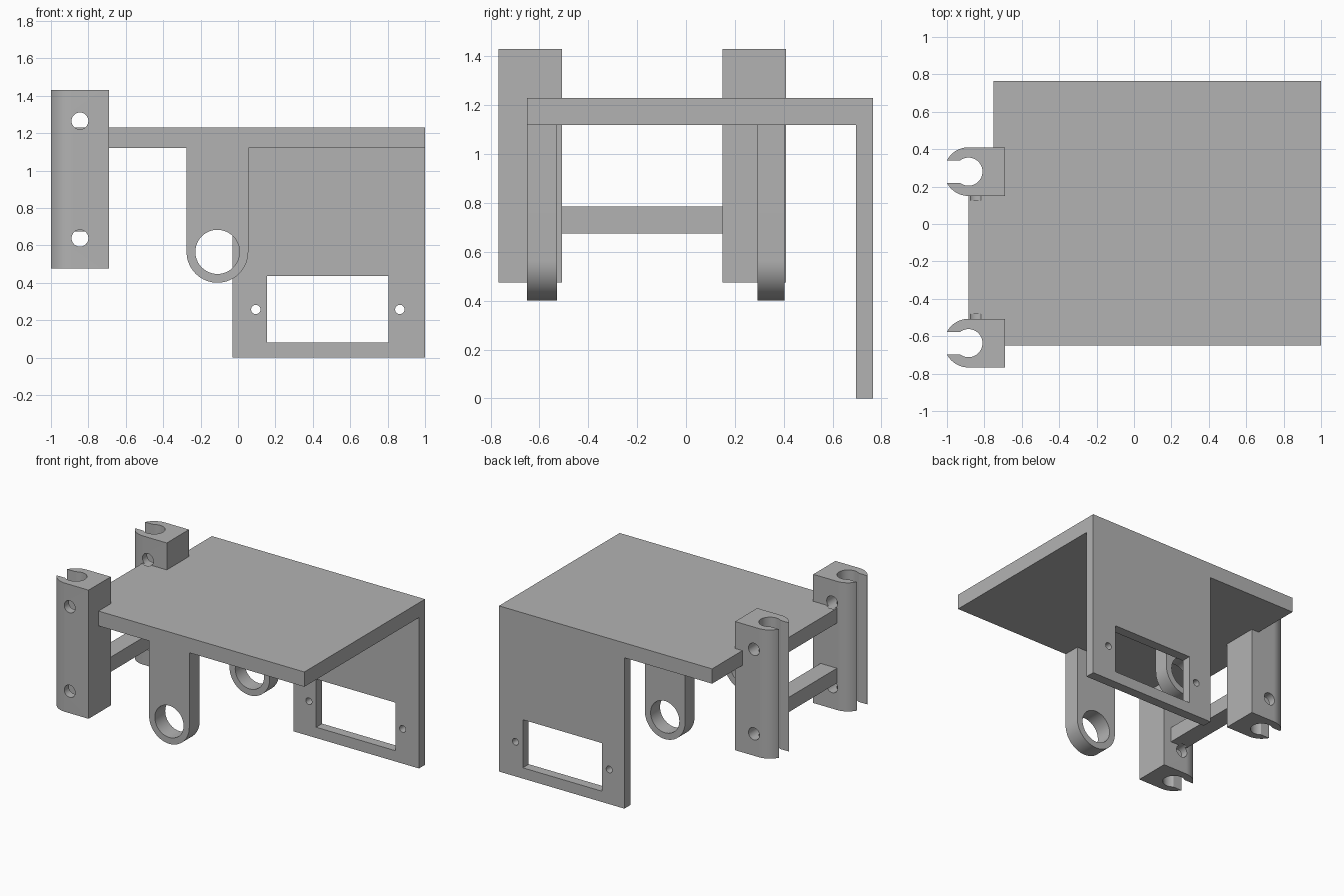
import bpy, bmesh
from math import sin, cos, radians, asin, degrees

cube = bpy.data.objects.get("Cube")
if cube:
    bpy.data.objects.remove(cube, do_unlink=True)

grey = bpy.data.materials.new("plain grey")
grey.use_nodes = True
GREY = (0.45, 0.45, 0.45, 1)
grey.diffuse_color = GREY
next(n for n in grey.node_tree.nodes
     if n.type == 'BSDF_PRINCIPLED').inputs["Base Color"].default_value = GREY


def arc(cx, cy, r, start, end, steps=24):
    """Points along an arc, angles in degrees."""
    angles = [radians(start + (end - start) * i / steps) for i in range(steps + 1)]
    return [(cx + r * cos(a), cy + r * sin(a)) for a in angles]


def circle(cx, cy, r, steps=48):
    return arc(cx, cy, r, 0, 360, steps)[:-1]


def rect(x0, x1, y0, y1):
    return [(x0, y0), (x1, y0), (x1, y1), (x0, y1)]


def extrude(name, loops, low, high, axis='Z'):
    """Extrude an outline with holes along Z (x, y profile) or Y (x, z profile)."""
    curve = bpy.data.curves.new(name + " outline", 'CURVE')
    curve.dimensions = '2D'
    curve.fill_mode = 'BOTH'
    curve.extrude = (high - low) / 2
    for loop in loops:
        spline = curve.splines.new('POLY')
        spline.points.add(len(loop) - 1)
        for point, (u, v) in zip(spline.points, loop):
            point.co = (u, v, 0, 1)
        spline.use_cyclic_u = True
    temp = bpy.data.objects.new(name + " outline", curve)
    bpy.context.collection.objects.link(temp)
    bpy.context.view_layer.update()
    graph = bpy.context.evaluated_depsgraph_get()
    mesh = bpy.data.meshes.new_from_object(temp.evaluated_get(graph))
    bpy.data.objects.remove(temp, do_unlink=True)
    bpy.data.curves.remove(curve)

    # Weld the caps to the walls and put the profile in its place
    bm = bmesh.new()
    bm.from_mesh(mesh)
    bmesh.ops.remove_doubles(bm, verts=bm.verts, dist=0.0001)
    mid = (low + high) / 2
    for v in bm.verts:
        x, y, z = v.co
        v.co = (x, mid - z, y) if axis == 'Y' else (x, y, mid + z)
    bmesh.ops.recalc_face_normals(bm, faces=bm.faces)
    bm.to_mesh(mesh)
    bm.free()
    mesh.name = name
    mesh.materials.clear()
    mesh.materials.append(grey)
    obj = bpy.data.objects.new(name, mesh)
    bpy.context.collection.objects.link(obj)
    return obj


def cut(obj, cutter):
    mod = obj.modifiers.new("drill", 'BOOLEAN')
    mod.operation = 'DIFFERENCE'
    mod.solver = 'EXACT'
    mod.object = cutter
    bpy.context.view_layer.objects.active = obj
    bpy.ops.object.modifier_apply(modifier=mod.name)


TOP, UNDER = 1.23, 1.12
FRONT, BACK = -0.65, 0.765
BLOCK_FRONT, BLOCK_BACK = -0.637, 0.28   # clamp centres in y
R = 0.13                                 # clamp half width
PIN_X, BLOCK_X = -0.885, -0.69
inner_y = (BLOCK_FRONT + R, BLOCK_BACK - R)

# Top plate, notched around the clamps
plate = extrude("top_plate", [[
    (BLOCK_X, FRONT), (1, FRONT), (1, BACK), (-0.75, BACK),
    (-0.75, BLOCK_BACK + R), (BLOCK_X, BLOCK_BACK + R),
    (BLOCK_X, inner_y[1]), (PIN_X, inner_y[1]),
    (PIN_X, inner_y[0]), (BLOCK_X, inner_y[0])]], UNDER, TOP)

# Lower bar between the clamps
bar = extrude("lower_crossbar", [rect(PIN_X, -0.75, *inner_y)], 0.675, 0.785)

# Rear panel with a window and two screw holes
panel = extrude("rear_panel", [
    rect(-0.03, 1, 0, UNDER), rect(0.155, 0.805, 0.08, 0.437),
    circle(0.095, 0.257, 0.025), circle(0.865, 0.257, 0.025)], 0.695, BACK, 'Y')

# Hanging lugs with round bores
LUG_X, LUG_Z, LUG_R = -0.11, 0.565, 0.165
parts = [plate, bar, panel]
for name, y0, y1 in (("front_lug", FRONT, -0.528), ("rear_lug", 0.293, 0.404)):
    outline = [(LUG_X + LUG_R, UNDER), (LUG_X - LUG_R, UNDER)]
    outline += arc(LUG_X, LUG_Z, LUG_R, 180, 360, 32)
    parts.append(extrude(name, [outline, circle(LUG_X, LUG_Z, 0.118)], y0, y1, 'Y'))

# Slotted clamps, drilled across for two screws
SLOT, BORE = 0.06, 0.075
tip = 180 - degrees(asin(SLOT / R))
mouth = 180 - degrees(asin(SLOT / BORE))
for name, cy in (("front_clamp", BLOCK_FRONT), ("rear_clamp", BLOCK_BACK)):
    outline = [(BLOCK_X, cy - R), (BLOCK_X, cy + R)]
    outline += arc(PIN_X, cy, R, 90, tip, 16)
    outline += arc(PIN_X, cy, BORE, mouth, -mouth, 40)
    outline += arc(PIN_X, cy, R, -tip, -90, 16)
    clamp = extrude(name, [outline], 0.475, 1.43)
    parts.append(clamp)
    for z, neighbour in ((1.265, plate), (0.638, bar)):
        drill = extrude("drill", [circle(-0.845, z, 0.045, 32)], cy - 0.155, cy + 0.155, 'Y')
        cut(clamp, drill)
        cut(neighbour, drill)
        bpy.data.objects.remove(drill, do_unlink=True)

# Smooth the curved walls, keep edges sharp
bpy.ops.object.select_all(action='DESELECT')
for obj in parts:
    obj.select_set(True)
bpy.context.view_layer.objects.active = plate
bpy.ops.object.shade_smooth_by_angle(angle=radians(30))
